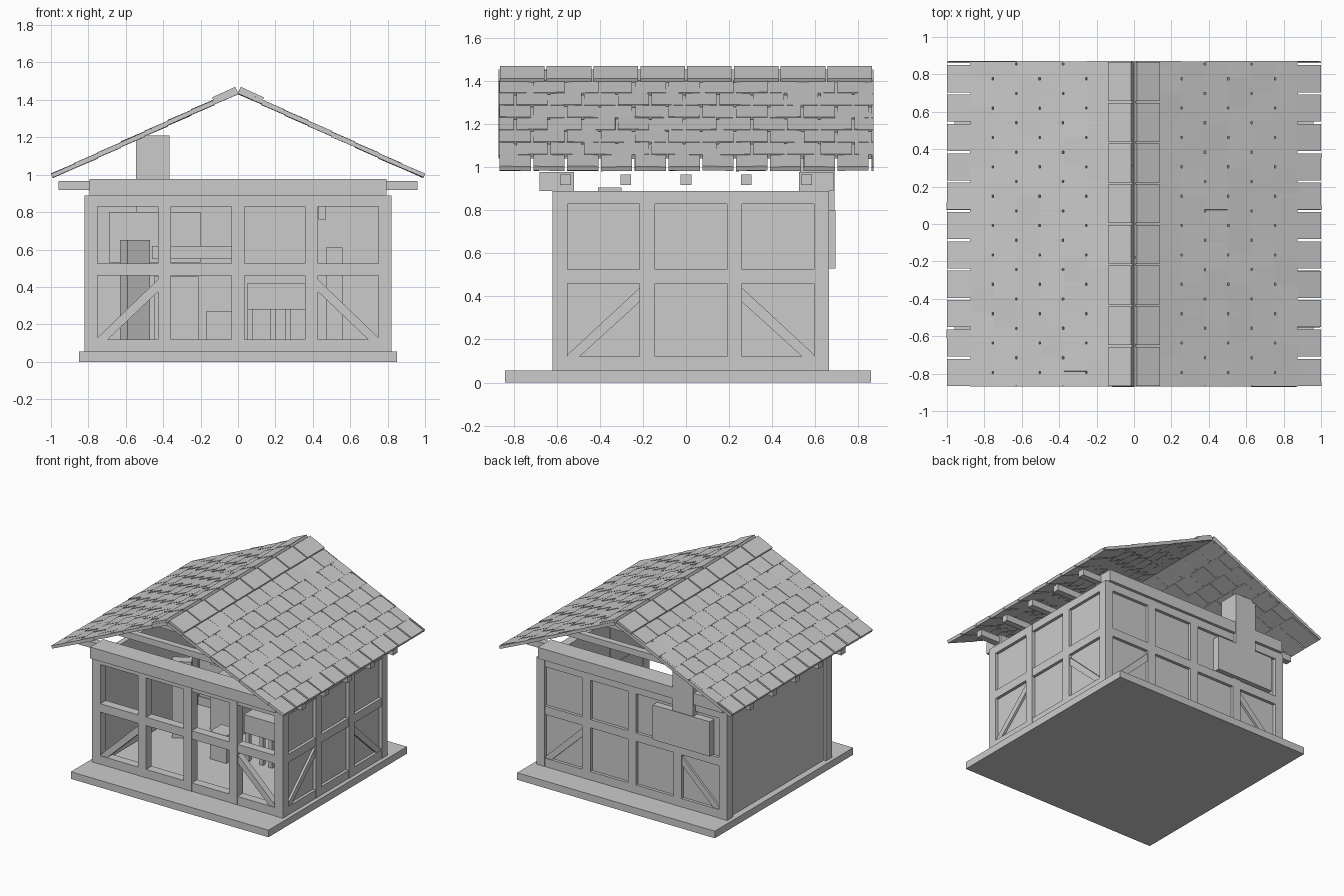
import bpy, bmesh, math, random
from mathutils import Matrix, Vector

if "Cube" in bpy.data.objects:
    bpy.data.objects.remove(bpy.data.objects["Cube"])

random.seed(4)


def finish(bm, name):
    bmesh.ops.recalc_face_normals(bm, faces=bm.faces)
    me = bpy.data.meshes.new(name)
    bm.to_mesh(me)
    bm.free()
    ob = bpy.data.objects.new(name, me)
    bpy.context.collection.objects.link(ob)
    return ob


def add_box(bm, x, y, z, mat=Matrix()):
    """Box from three (low, high) ranges, then transformed."""
    size = Vector((x[1] - x[0], y[1] - y[0], z[1] - z[0]))
    mid = Vector((sum(x) / 2, sum(y) / 2, sum(z) / 2))
    bmesh.ops.create_cube(bm, size=1, matrix=mat @ Matrix.Translation(mid) @ Matrix.Diagonal(size.to_4d()))


def boxes(name, *items, mat=Matrix()):
    bm = bmesh.new()
    for x, y, z in items:
        add_box(bm, x, y, z, mat)
    return finish(bm, name)


def add_prism(bm, pts, d0, d1, mat):
    """Outline in (u, z) extruded along local depth."""
    a = [bm.verts.new(mat @ Vector((u, d0, z))) for u, z in pts]
    b = [bm.verts.new(mat @ Vector((u, d1, z))) for u, z in pts]
    bm.faces.new(a)
    bm.faces.new(b[::-1])
    for i in range(len(a)):
        j = (i + 1) % len(a)
        bm.faces.new((a[i], b[i], b[j], a[j]))


RAILS = [(0.055, 0.12), (0.46, 0.525), (0.83, 0.89)]


def timber_frame(name, half, bays, depth, mat):
    """Posts, rails and corner braces; local outer face is at depth 0."""
    bm = bmesh.new()
    w = 0.07
    step = (2 * half - w) / bays
    posts = [(-half + i * step, -half + i * step + w) for i in range(bays + 1)]
    for p in posts:
        add_box(bm, p, (0, depth), (0.055, 0.89), mat)
    for p, q in zip(posts, posts[1:]):
        for r in RAILS:
            add_box(bm, (p[1], q[0]), (0.002, depth), r, mat)
    a, b = posts[0][1], posts[1][0]
    pts = [(a, 0.12), (a + 0.055, 0.12), (b, 0.375), (b, 0.44), (a, 0.13)]
    for s in (1, -1):
        add_prism(bm, [(s * u, z) for u, z in pts], 0.008, depth - 0.01, mat)
    return finish(bm, name)


# base and walls
boxes("base_slab", ((-0.85, 0.85), (-0.84, 0.86), (0, 0.055)))
CY = 0.0225
timber_frame("front_frame", 0.82, 4, 0.07, Matrix.Translation((0, -0.62, 0)))
timber_frame("back_frame", 0.82, 4, 0.07,
             Matrix.Translation((0, 0.665, 0)) @ Matrix.Rotation(math.pi, 4, 'Z'))
timber_frame("right_frame", 0.6425, 3, 0.07,
             Matrix.Translation((0.82, CY, 0)) @ Matrix.Rotation(math.pi / 2, 4, 'Z'))
boxes("wall_panels",
      ((-0.78, 0.78), (0.60, 0.64), (0.055, 0.885)),
      ((0.755, 0.795), (-0.58, 0.62), (0.055, 0.885)),
      ((-0.80, -0.76), (-0.56, 0.61), (0.055, 0.885)))

# top plates and tie beams
boxes("top_plates",
      ((-0.795, 0.795), (-0.68, -0.52), (0.89, 0.978)),
      ((-0.795, 0.795), (0.525, 0.685), (0.89, 0.978)))
boxes("tie_beams", *[((-0.96, 0.96), (y - 0.025, y + 0.025), (0.918, 0.967))
                     for y in (-0.56, -0.28, 0, 0.28, 0.56)])

# chimney and hearth
boxes("chimney", ((-0.545, -0.365), (0.53, 0.69), (0.8, 1.21)))
boxes("chimney_breast", ((-0.69, -0.2), (0.45, 0.695), (0.53, 0.8)))

# interior furniture
boxes("hearth", ((-0.45, -0.21), (0.3, 0.6), (0.055, 0.455)),
      ((-0.46, 0.0), (0.32, 0.6), (0.55, 0.62)))
turn = Matrix.Translation((-0.55, 0.1, 0)) @ Matrix.Rotation(math.radians(30), 4, 'Z')
boxes("tall_cabinet", ((-0.07, 0.07), (-0.04, 0.04), (0.055, 0.65)), mat=turn)
boxes("counter", ((0.05, 0.38), (0.0, 0.25), (0.28, 0.42)),
      ((0.05, 0.08), (0.02, 0.05), (0.055, 0.28)),
      ((0.17, 0.2), (0.02, 0.05), (0.055, 0.28)),
      ((0.25, 0.28), (0.02, 0.05), (0.055, 0.28)))
boxes("stool", ((-0.17, -0.03), (-0.1, 0.04), (0.055, 0.27)))
boxes("side_shelf", ((0.47, 0.56), (0.3, 0.6), (0.055, 0.61)))
boxes("hanging_post", ((0.43, 0.47), (-0.41, -0.30), (0.76, 0.905)))

# roof: overlapping staggered shingles on both slopes
ANG = math.atan(0.458)
C = math.cos(ANG)
APEX = 1.447
PITCH, WID, GAP, YMAX = 0.125 / C, 0.157, 0.012, 0.87


def slope(side):
    """Local x runs down the slope from the ridge, local z is outward."""
    m = Matrix.Translation((0, 0, APEX)) @ Matrix.Rotation(ANG, 4, 'Y')
    return m if side > 0 else Matrix.Rotation(math.pi, 4, 'Z') @ m


for side, label in ((1, "right"), (-1, "left")):
    bm = bmesh.new()
    for row in range(8):
        low = 0.995 / C - row * PITCH
        high = max(low - 2 * PITCH + 0.012, 0.004)
        start = 0.855 - 13 * WID + (row % 2) * WID / 2
        for k in range(15):
            y0 = max(start + k * WID + GAP / 2, -YMAX)
            y1 = min(start + (k + 1) * WID - GAP / 2, YMAX)
            if y1 - y0 < 0.008:
                continue
            mid = Vector(((low + high) / 2, side * (y0 + y1) / 2, 0))
            tilt = (Matrix.Translation(mid)
                    @ Matrix.Rotation(-0.02 + random.uniform(-0.012, 0.012), 4, 'Y')
                    @ Matrix.Rotation(random.uniform(-0.025, 0.025), 4, 'X'))
            hl, hw = (low - high) / 2, (y1 - y0) / 2
            add_box(bm, (-hl, hl), (-hw, hw), (-0.011, 0.011), slope(side) @ tilt)
    finish(bm, label + "_shingles")

    # ridge caps
    bm = bmesh.new()
    n = 8
    for k in range(n):
        y0 = -YMAX + k * 2 * YMAX / n
        add_box(bm, (0.004, 0.128 / C), (y0 + 0.005, y0 + 2 * YMAX / n - 0.005),
                (0.006, 0.027), slope(side))
    finish(bm, label + "_ridge_caps")
